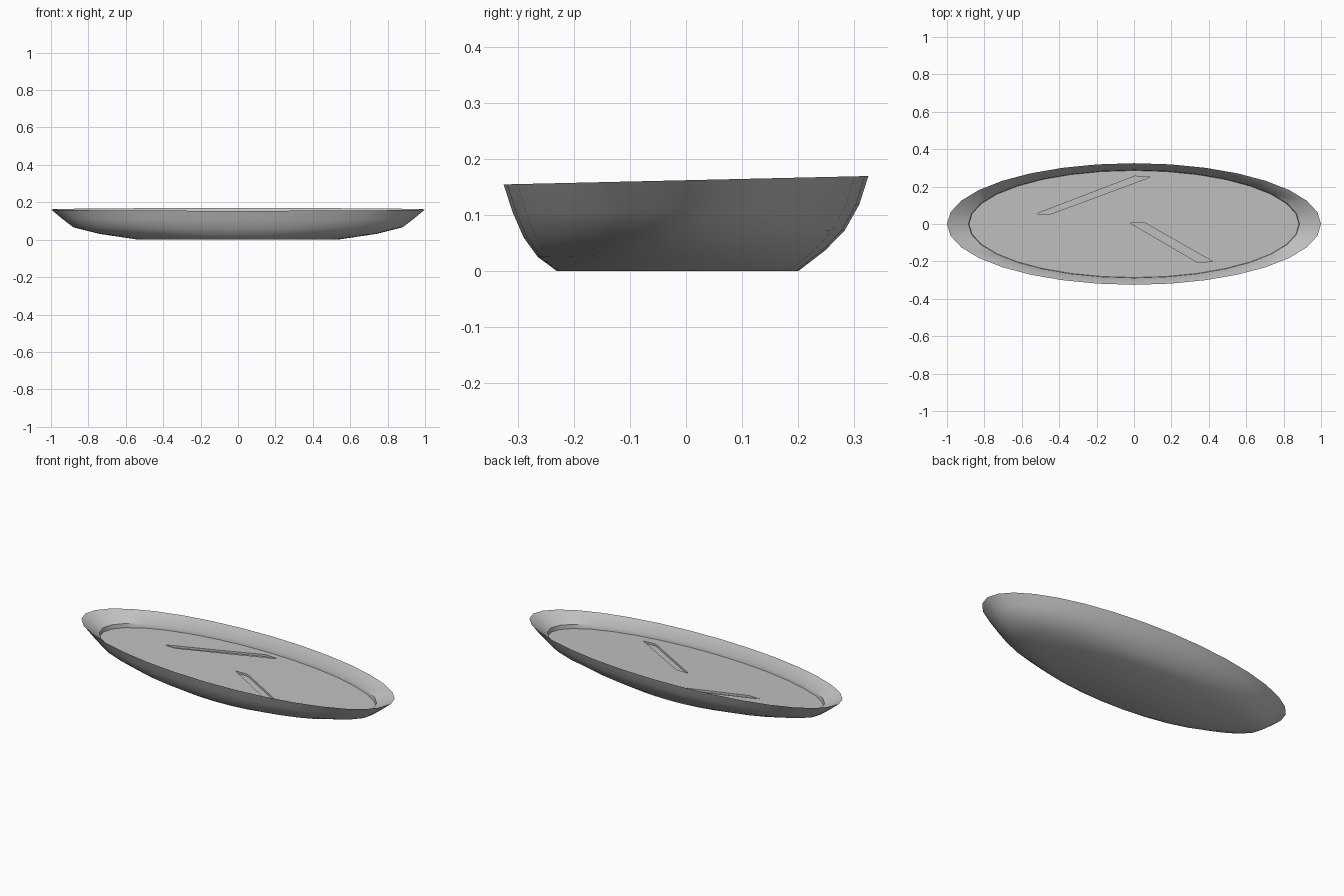
import bpy
import bmesh
from math import cos, sin, tau, radians

if "Cube" in bpy.data.objects:
    bpy.data.objects.remove(bpy.data.objects["Cube"])

SIDES = 32
TILT = 0.023  # slope of the rim from front to back


def grey_material():
    mat = bpy.data.materials.new("light grey")
    mat.use_nodes = True
    colour = (0.53, 0.53, 0.53, 1)
    mat.diffuse_color = colour
    mat.node_tree.nodes["Principled BSDF"].inputs["Base Color"].default_value = colour
    return mat


def new_object(name, bm):
    bmesh.ops.recalc_face_normals(bm, faces=bm.faces)
    mesh = bpy.data.meshes.new(name)
    bm.to_mesh(mesh)
    bm.free()
    obj = bpy.data.objects.new(name, mesh)
    bpy.context.collection.objects.link(obj)
    return obj


def loft(name, loops):
    """Closed solid through a list of equal-length point loops."""
    bm = bmesh.new()
    rings = [[bm.verts.new(p) for p in loop] for loop in loops]
    for a, b in zip(rings, rings[1:]):
        for i in range(len(a)):
            j = (i + 1) % len(a)
            bm.faces.new((a[i], a[j], b[j], b[i]))
    bm.faces.new(rings[0])
    bm.faces.new(rings[-1])
    return new_object(name, bm)


def oval(rx, ry, z, y0=0.0, tilt=TILT):
    angles = [tau * i / SIDES for i in range(SIDES)]
    return [(rx * cos(t), y0 + ry * sin(t), z + tilt * ry * sin(t)) for t in angles]


# Oval dish: underside, outer wall, rim, sloping lip, step and inner floor
dish = loft("oval_dish", [
    oval(0.53, 0.215, 0.0, -0.015, 0),
    oval(0.74, 0.256, 0.031, -0.008),
    oval(0.88, 0.286, 0.066, -0.003),
    oval(0.94, 0.309, 0.112),
    oval(1.0, 0.325, 0.162),
    oval(0.885, 0.289, 0.108),
    oval(0.882, 0.286, 0.084),
])
dish.data.materials.append(grey_material())

# Two slanted shallow grooves in the floor
grooves = {
    "long_groove": [(-0.52, 0.055), (-0.45, 0.052), (0.085, 0.25), (0.005, 0.256)],
    "short_groove": [(-0.02, 0.005), (0.06, 0.005), (0.42, -0.2), (0.34, -0.205)],
}
for name, outline in grooves.items():
    cutter = loft(name, [[(x, y, z + TILT * y) for x, y in outline] for z in (0.072, 0.13)])
    cutter.hide_render = True
    mod = dish.modifiers.new(name, "BOOLEAN")
    mod.operation = "DIFFERENCE"
    mod.solver = "EXACT"
    mod.object = cutter
    bpy.context.view_layer.objects.active = dish
    bpy.ops.object.modifier_apply(modifier=mod.name)
    bpy.data.objects.remove(cutter)

# Smooth walls with crisp rim and step
bpy.ops.object.select_all(action="DESELECT")
dish.select_set(True)
bpy.context.view_layer.objects.active = dish
bpy.ops.object.shade_smooth_by_angle(angle=radians(44))
